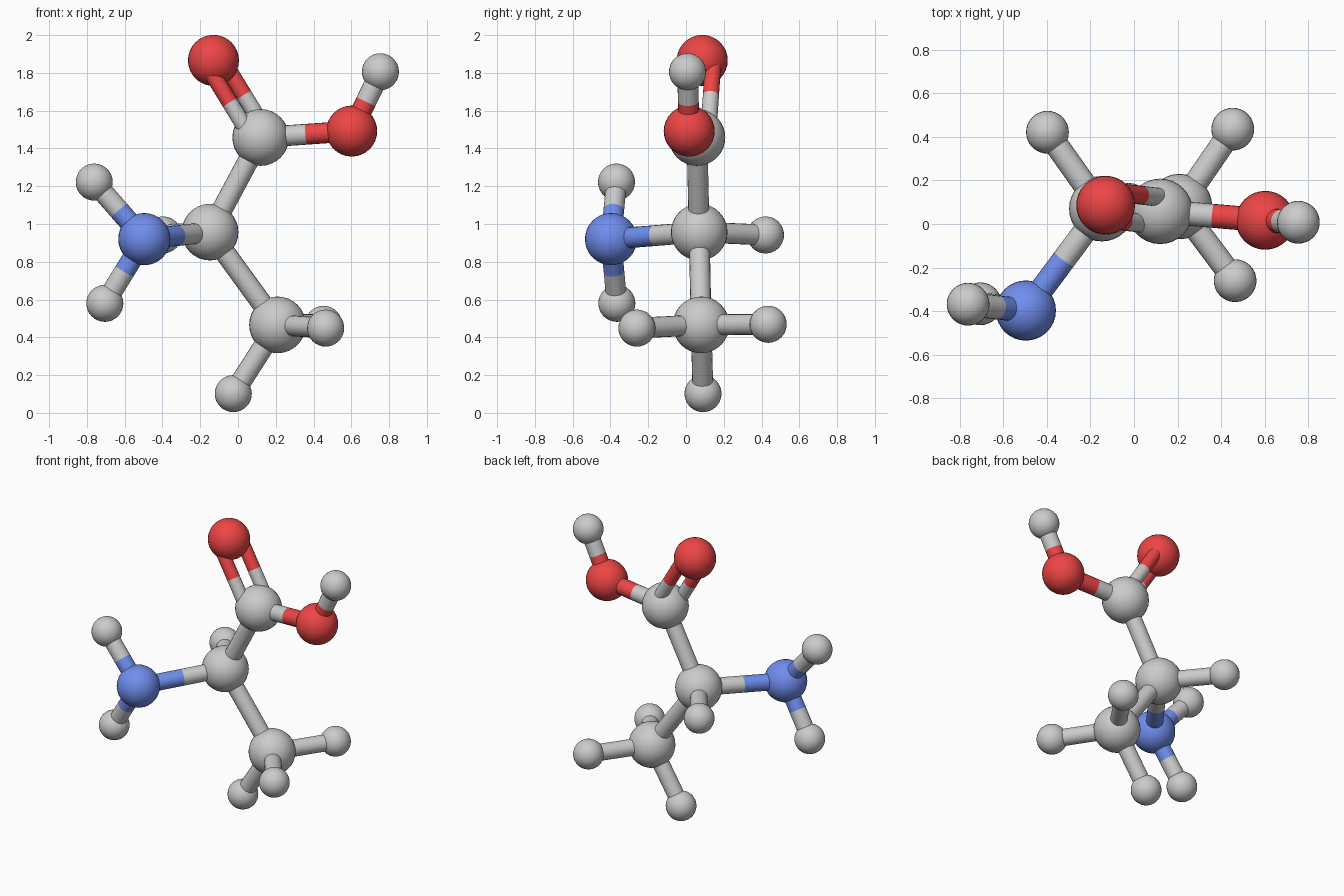
import bpy
from mathutils import Vector

if "Cube" in bpy.data.objects:
    bpy.data.objects.remove(bpy.data.objects["Cube"])


def material(name, rgb):
    m = bpy.data.materials.new(name)
    m.diffuse_color = (*rgb, 1)
    m.use_nodes = True
    m.node_tree.nodes["Principled BSDF"].inputs["Base Color"].default_value = m.diffuse_color
    return m


MATS = {"O": material("red", (0.85, 0.06, 0.06)),
        "N": material("blue", (0.16, 0.27, 0.85))}
RADIUS = {"C": 0.15, "O": 0.135, "N": 0.138, "H": 0.098}

# Atom name: (element, centre)
ATOMS = {
    "acid_carbon": ("C", (0.12, 0.058, 1.458)),
    "middle_carbon": ("C", (-0.148, 0.07, 0.957)),
    "methyl_carbon": ("C", (0.209, 0.08, 0.466)),
    "double_oxygen": ("O", (-0.13, 0.086, 1.866)),
    "hydroxyl_oxygen": ("O", (0.602, 0.017, 1.492)),
    "nitrogen": ("N", (-0.496, -0.397, 0.92)),
    "hydroxyl_hydrogen": ("H", (0.754, 0.008, 1.806)),
    "amine_hydrogen_upper": ("H", (-0.761, -0.368, 1.222)),
    "amine_hydrogen_lower": ("H", (-0.705, -0.366, 0.58)),
    "middle_hydrogen": ("H", (-0.397, 0.421, 0.942)),
    "methyl_hydrogen_bottom": ("H", (-0.025, 0.09, 0.102)),
    "methyl_hydrogen_back": ("H", (0.453, 0.435, 0.469)),
    "methyl_hydrogen_front": ("H", (0.464, -0.26, 0.449)),
}

# Single bonds between atoms
BONDS = [
    ("acid_carbon", "middle_carbon"),
    ("acid_carbon", "hydroxyl_oxygen"),
    ("hydroxyl_oxygen", "hydroxyl_hydrogen"),
    ("middle_carbon", "nitrogen"),
    ("middle_carbon", "methyl_carbon"),
    ("middle_carbon", "middle_hydrogen"),
    ("nitrogen", "amine_hydrogen_upper"),
    ("nitrogen", "amine_hydrogen_lower"),
    ("methyl_carbon", "methyl_hydrogen_bottom"),
    ("methyl_carbon", "methyl_hydrogen_back"),
    ("methyl_carbon", "methyl_hydrogen_front"),
]


def finish(name, element):
    ob = bpy.context.object
    ob.name = name
    if element in MATS:
        ob.data.materials.append(MATS[element])
    bpy.ops.object.shade_smooth_by_angle()


def rod(name, element, start, end, radius):
    axis = end - start
    bpy.ops.mesh.primitive_cylinder_add(
        vertices=20, radius=radius, depth=axis.length, end_fill_type='NOTHING',
        location=(start + end) / 2,
        rotation=axis.to_track_quat('Z', 'Y').to_euler())
    finish(name, element)


def bond(a, b, radius=0.055, offset=Vector((0, 0, 0)), tag=""):
    # Each half takes the colour of the atom it touches
    pa, pb = (Vector(ATOMS[n][1]) + offset for n in (a, b))
    mid = (pa + pb) / 2
    for near, far, p in ((a, b, pa), (b, a, pb)):
        rod(f"bond_{near}_to_{far}{tag}", ATOMS[near][0], p, mid, radius)


# Atoms
for name, (element, centre) in ATOMS.items():
    bpy.ops.mesh.primitive_uv_sphere_add(
        segments=32, ring_count=16, radius=RADIUS[element], location=centre)
    finish(name, element)

# Single bonds
for a, b in BONDS:
    bond(a, b)

# Double bond: two thinner parallel rods
side = Vector((0.038, 0.06, 0.02))
for sign, tag in ((1, "_back"), (-1, "_front")):
    bond("acid_carbon", "double_oxygen", 0.043, side * sign, tag)
